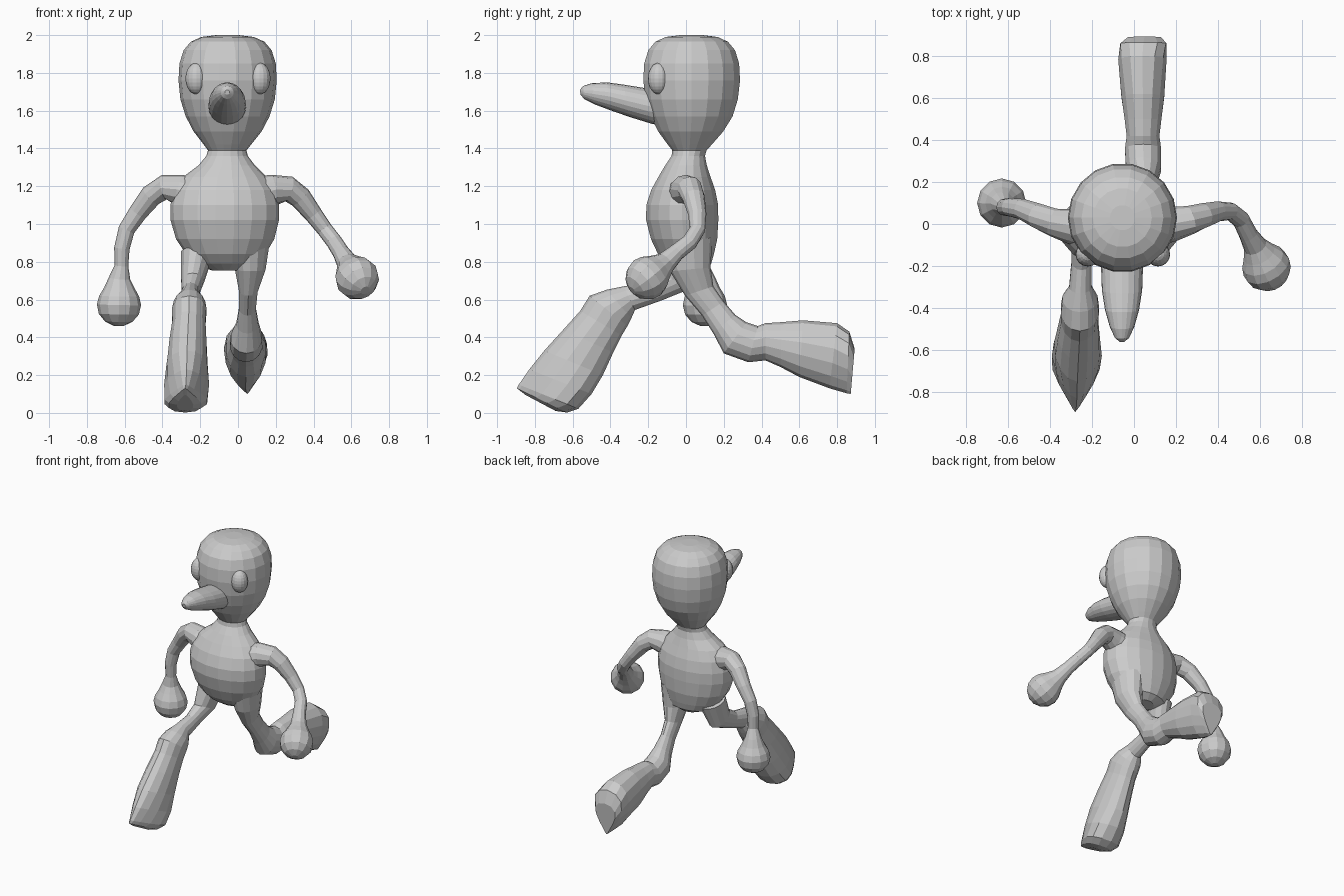
import bpy, bmesh
from math import sin, cos, tau
from mathutils import Vector as V


def loft(name, rings):
    """Skin a list of equal-sized vertex rings and cap both ends."""
    bm = bmesh.new()
    rows = [[bm.verts.new(p) for p in r] for r in rings]
    n = len(rows[0])
    for a, b in zip(rows, rows[1:]):
        for i in range(n):
            j = (i + 1) % n
            bm.faces.new((a[i], a[j], b[j], b[i]))
    bm.faces.new(rows[0][::-1])
    bm.faces.new(rows[-1])
    bmesh.ops.recalc_face_normals(bm, faces=bm.faces)
    me = bpy.data.meshes.new(name)
    bm.to_mesh(me)
    bm.free()
    ob = bpy.data.objects.new(name, me)
    bpy.context.collection.objects.link(ob)
    return ob


def side_ring(ay, az, by, bz, x, w, taper=0, n=14):
    """Ring spanning two side-view points; taper narrows it towards the first."""
    a, b = V((x, ay, az)), V((x, by, bz))
    mid, half = (a + b) / 2, (a - b) / 2
    return [mid + half * cos(t) + V((w * sin(t) * (1 - taper * cos(t)), 0, 0))
            for t in (tau * i / n for i in range(n))]


def tube(name, path, n=12):
    """Round tube through (point, radius) pairs."""
    pts = [V(p) for p, r in path]
    rings = []
    for i, (p, r) in enumerate(path):
        t = (pts[min(i + 1, len(pts) - 1)] - pts[max(i - 1, 0)]).normalized()
        u = t.cross(V((0, 1, 0))).normalized()
        v = t.cross(u)
        rings.append([pts[i] + r * (u * cos(tau * k / n) + v * sin(tau * k / n))
                      for k in range(n)])
    return loft(name, rings)


def hand(centre, d):
    """Pear-shaped hand profile along direction d."""
    c, d = V(centre), V(d).normalized()
    prof = [(-.14, .057), (-.09, .08), (-.045, .106), (0, .117), (.05, .106), (.09, .073), (.113, .025)]
    return [(c + d * s, r) for s, r in prof]


# torso and head in one skin: z, centre x, centre y, radius x, radius y
body = [
    (.755, -.06, .02, .08, .07), (.79, -.06, .015, .17, .12), (.84, -.065, 0, .21, .15),
    (.92, -.068, -.01, .26, .178), (1.02, -.07, -.02, .287, .194), (1.1, -.07, -.02, .288, .193),
    (1.18, -.07, -.015, .27, .172), (1.25, -.07, -.008, .22, .14), (1.31, -.06, 0, .15, .112),
    (1.36, -.058, .012, .11, .09), (1.39, -.057, .018, .102, .092), (1.42, -.056, .02, .125, .118),
    (1.49, -.055, .025, .18, .175), (1.57, -.055, .03, .222, .22), (1.66, -.055, .03, .25, .248),
    (1.76, -.055, .03, .26, .26), (1.85, -.055, .03, .255, .255), (1.92, -.055, .03, .233, .233),
    (1.965, -.055, .03, .195, .195), (1.99, -.055, .03, .14, .14), (2.0, -.055, .03, .06, .06)]
loft("head_and_torso", [[(cx + rx * cos(tau * k / 18), cy + ry * sin(tau * k / 18), z)
                         for k in range(18)] for z, cx, cy, rx, ry in body])

# eyes
for side, x in (("left", -.22), ("right", .114)):
    bpy.ops.mesh.primitive_uv_sphere_add(segments=16, ring_count=12, location=(x, -.145, 1.77))
    eye = bpy.context.object
    eye.name = side + "_eye"
    eye.scale = (.058, .057, .083)

# beak
loft("beak", [side_ring(*r[:4], -.057, r[4], n=20) for r in [
    (-.12, 1.70, -.08, 1.51, .095), (-.22, 1.72, -.18, 1.53, .1), (-.33, 1.738, -.3, 1.567, .096),
    (-.42, 1.75, -.4, 1.602, .081), (-.5, 1.745, -.48, 1.632, .058),
    (-.545, 1.73, -.54, 1.662, .034), (-.562, 1.71, -.558, 1.685, .012)]])

# arms ending in ball hands
tube("right_arm", [((.08, -.01, 1.15), .1), ((.19, 0, 1.18), .082), ((.27, .02, 1.185), .068),
                   ((.33, .04, 1.14), .06), ((.40, .06, 1.05), .048), ((.46, .06, .97), .042),
                   ((.51, .02, .905), .043), ((.545, -.05, .85), .045)]
     + hand((.63, -.205, .715), (.09, -.17, -.14)))
tube("left_arm", [((-.2, -.02, 1.14), .1), ((-.31, -.01, 1.18), .082), ((-.39, .01, 1.195), .066),
                  ((-.46, .04, 1.15), .06), ((-.53, .07, 1.06), .05), ((-.59, .08, .97), .044),
                  ((-.615, .08, .87), .041), ((-.617, .085, .78), .036)]
     + hand((-.63, .1, .573), (-.02, .02, -1)))

# forward leg: upper/front point, lower/back point, x, half width, taper
loft("left_leg", [side_ring(*r) for r in [
    (-.1, .88, .1, .82, -.215, .09), (-.14, .74, .03, .66, -.24, .062),
    (-.22, .69, -.13, .595, -.25, .048), (-.33, .67, -.27, .545, -.255, .055),
    (-.42, .652, -.29, .50, -.257, .085), (-.51, .62, -.31, .46, -.258, .093),
    (-.56, .54, -.34, .41, -.26, .09), (-.65, .44, -.385, .32, -.265, .1),
    (-.75, .33, -.44, .20, -.27, .11, .1), (-.83, .23, -.5, .1, -.272, .112, .4),
    (-.885, .15, -.57, .022, -.276, .1, .7), (-.895, .13, -.63, .002, -.28, .075, .75),
    (-.85, .095, -.69, .01, -.28, .04, .5)]])

# trailing leg
loft("right_leg", [side_ring(*r) for r in [
    (.14, .93, -.12, .88, .06, .11), (.13, .77, -.085, .75, .065, .083),
    (.145, .67, -.005, .62, .055, .05), (.2, .59, .085, .515, .05, .045),
    (.26, .52, .145, .42, .05, .06), (.32, .48, .2, .315, .045, .085),
    (.38, .46, .33, .268, .043, .088), (.42, .475, .42, .278, .043, .08),
    (.5, .48, .5, .243, .043, .09), (.62, .49, .6, .19, .042, .105),
    (.8, .475, .76, .13, .04, .113, -.2), (.865, .43, .85, .104, .045, .1, -.6),
    (.893, .34, .872, .1, .05, .07, -.75)]])
